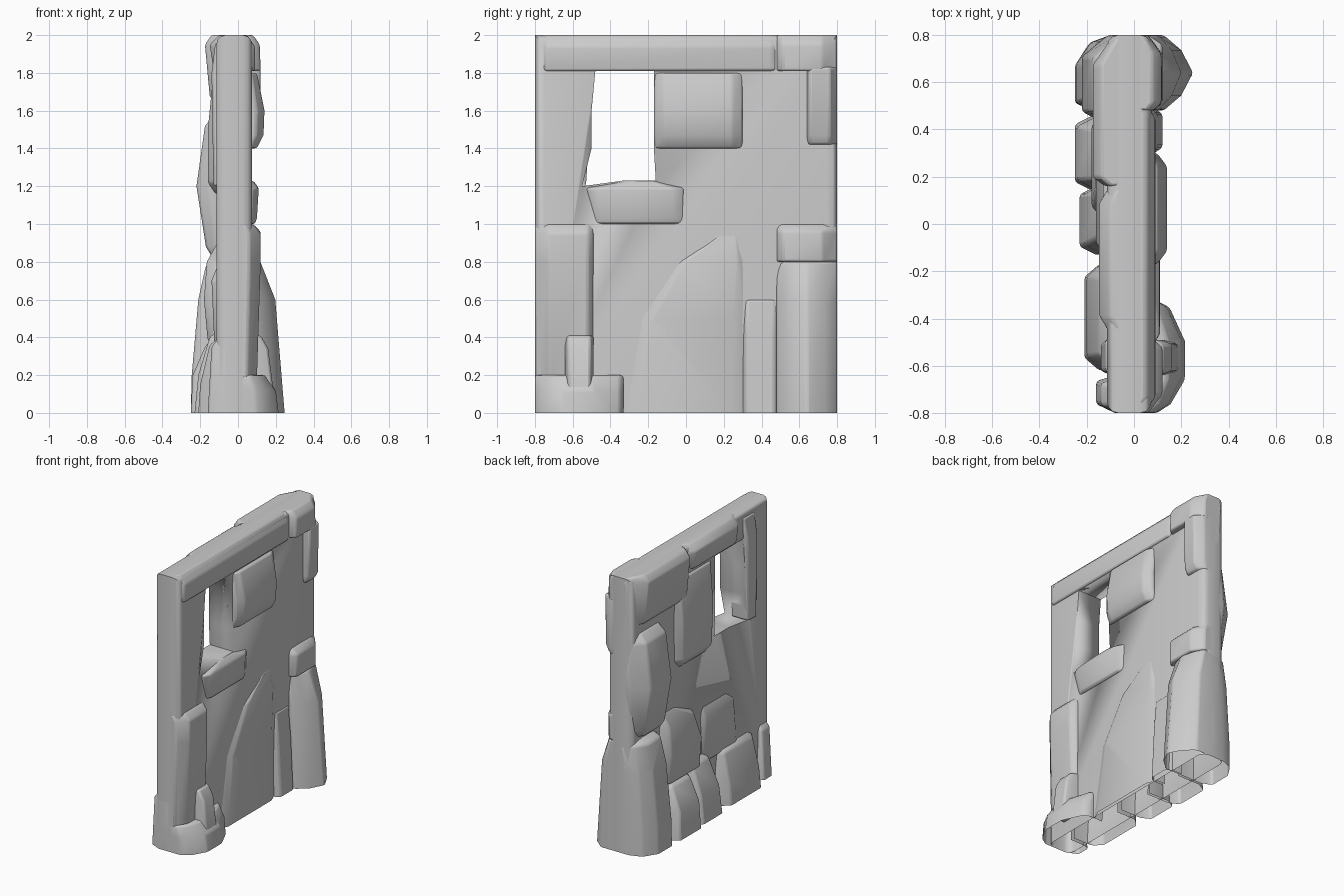
import bpy, bmesh

if "Cube" in bpy.data.objects:
    bpy.data.objects.remove(bpy.data.objects["Cube"])


def finish(name, bm, bevel=0.0):
    bmesh.ops.recalc_face_normals(bm, faces=bm.faces)
    me = bpy.data.meshes.new(name)
    bm.to_mesh(me)
    bm.free()
    ob = bpy.data.objects.new(name, me)
    bpy.context.collection.objects.link(ob)
    bpy.context.view_layer.objects.active = ob
    for o in bpy.context.selected_objects:
        o.select_set(False)
    ob.select_set(True)
    if bevel:
        m = ob.modifiers.new("soft", 'BEVEL')
        m.width, m.segments, m.limit_method = bevel, 2, 'ANGLE'
        m.angle_limit = 0.5
    bpy.ops.object.shade_smooth_by_angle(angle=0.8)
    return ob


def stone(name, rows, shape=((0, .7), (.12, 1), (.88, 1), (1, .7)), bevel=0.012):
    """Loft: rows are (z, y0, y1, x) and shape is (fraction along y, fraction of depth)."""
    bm = bmesh.new()
    rings = []
    for z, y0, y1, x in rows:
        pts = [(0, y0)] + [(x * d, y0 + (y1 - y0) * t) for t, d in shape] + [(0, y1)]
        rings.append([bm.verts.new((px, py, z)) for px, py in pts])
    n = len(rings[0])
    for a, b in zip(rings, rings[1:]):
        for i in range(n - 1):
            bm.faces.new((a[i], a[i + 1], b[i + 1], b[i]))
    bm.faces.new(rings[-1])
    if rows[0][0] > 0:
        bm.faces.new(rings[0][::-1])
    return finish(name, bm, bevel)


# Wall slab with rounded top and ends
bm = bmesh.new()
bmesh.ops.create_cube(bm, size=1)
for v in bm.verts:
    v.co = (-.02 + v.co.x * .19, v.co.y * 1.6, 1 + v.co.z * 2)
edges = [e for e in bm.edges
         if abs(e.verts[0].co.z - e.verts[1].co.z) > 1
         or (abs(e.verts[0].co.y - e.verts[1].co.y) > 1 and e.verts[0].co.z > 1)]
bmesh.ops.bevel(bm, geom=edges, offset=.05, segments=3, profile=.5, affect='EDGES')
wall = finish("wall_slab", bm)

# Crooked window opening
bm = bmesh.new()
win = [(-.48, 1.81), (-.17, 1.81), (-.17, 1.4), (-.16, 1.23), (-.33, 1.23),
       (-.55, 1.2), (-.5, 1.4), (-.5, 1.6)]
f = bm.faces.new([bm.verts.new((-.5, y, z)) for y, z in win])
ext = bmesh.ops.extrude_face_region(bm, geom=[f])
bmesh.ops.translate(bm, vec=(1, 0, 0),
                    verts=[g for g in ext["geom"] if isinstance(g, bmesh.types.BMVert)])
cutter = finish("window_cutter", bm)
cutter.hide_render = True
bpy.context.view_layer.objects.active = wall
m = wall.modifiers.new("window", 'BOOLEAN')
m.operation, m.object, m.solver = 'DIFFERENCE', cutter, 'EXACT'
bpy.ops.object.modifier_apply(modifier="window")
bpy.data.objects.remove(cutter)

# Open underside
bm = bmesh.new()
bm.from_mesh(wall.data)
bmesh.ops.delete(bm, geom=[f for f in bm.faces if all(v.co.z < .001 for v in f.verts)],
                 context='FACES')
bm.to_mesh(wall.data)
bm.free()

LOW = ((0, .5), (.2, .8), (.5, 1), (.8, .8), (1, .5))
RIGHT_END = ((0, .7), (.1, 1), (.75, 1), (1, .5))
LEFT_END = ((0, .5), (.25, 1), (.9, 1), (1, .7))

# Right side: corner buttress, corner foot and base panels
stone("right_buttress", [(0, .48, .8, .25), (.6, .48, .8, .2), (.8, .48, .8, .12)], LOW)
stone("right_foot", [(0, -.8, -.33, .215), (.12, -.8, -.33, .2), (.2, -.8, -.33, .14)],
      ((0, .45), (.08, .72), (.3, 1), (.65, 1), (.95, .7), (1, .5)))
stone("right_foot_stub", [(.1, -.64, -.49, .19), (.34, -.64, -.49, .16), (.41, -.64, -.49, .12)])
stone("right_base_panel", [(0, -.33, .32, .1), (.5, -.25, .32, .095), (.8, -.05, .32, .09),
                           (.95, .18, .28, .075)])
stone("right_base_step", [(0, .3, .49, .12), (.4, .3, .49, .1), (.6, .3, .49, .08)])
# Right side: end stones and window surround
stone("right_end_panel", [(.18, -.8, -.49, .1), (.8, -.8, -.49, .12), (.95, -.8, -.49, .12),
                          (1.0, -.8, -.49, .08)], LEFT_END)
stone("right_shoulder", [(.8, .48, .8, .12), (.96, .48, .8, .12), (1.0, .48, .8, .08)], RIGHT_END)
stone("right_sill", [(1.0, -.49, -.01, .09), (1.03, -.49, -.01, .1), (1.19, -.53, -.01, .11),
                     (1.23, -.32, -.16, .08)])
stone("right_window_block", [(1.4, -.17, .3, .1), (1.47, -.17, .3, .135), (1.6, -.17, .3, .14),
                             (1.8, -.17, .3, .1)])
stone("right_top_band", [(1.81, -.8, .48, .09), (1.94, -.8, .48, .09), (2, -.8, .48, .05)],
      ((0, .3), (.05, 1), (.97, 1), (1, .8)))
stone("right_corner_cap", [(1.81, .48, .8, .12), (1.95, .48, .8, .115), (2, .48, .8, .08)], RIGHT_END)
stone("right_corner_drop", [(1.42, .64, .8, .09), (1.47, .64, .8, .115), (1.83, .64, .8, .12)], RIGHT_END)

# Left side: corner buttress and row of base stones
stone("left_buttress", [(0, .48, .8, -.25), (.2, .48, .8, -.245), (.6, .49, .8, -.21),
                        (.78, .5, .8, -.17), (.82, .52, .78, -.1)],
      ((0, .7), (.1, 1), (.6, 1), (.9, .75), (1, .4)))
stone("left_base_stone_a", [(0, .14, .46, -.25), (.2, .15, .45, -.24), (.36, .16, .43, -.17),
                            (.4, .2, .4, -.11)])
stone("left_base_stone_b", [(0, -.13, .16, -.23), (.2, -.12, .16, -.21), (.4, -.08, .16, -.15),
                            (.44, -.05, .14, -.1)])
stone("left_base_stone_c", [(0, -.62, -.17, -.21), (.15, -.61, -.17, -.2), (.36, -.6, -.18, -.15),
                            (.4, -.58, -.2, -.1)])
stone("left_base_end", [(0, -.8, -.65, -.16), (.35, -.8, -.66, -.14), (.4, -.79, -.67, -.1)], LEFT_END)
# Left side: middle and upper stones
stone("left_middle_stone", [(.38, .02, .46, -.16), (.6, .02, .47, -.18), (.8, .1, .47, -.165),
                            (.9, .3, .46, -.11)])
stone("left_low_panel", [(.36, -.46, .02, -.125), (.7, -.4, .02, -.14), (.8, -.3, .02, -.1)])
stone("left_end_stone", [(.83, .46, .76, -.14), (.88, .45, .78, -.17), (1.2, .44, .8, -.22),
                         (1.52, .44, .79, -.175), (1.58, .46, .77, -.12)], RIGHT_END)
stone("left_window_block", [(1.16, -.08, .28, -.12), (1.22, -.12, .3, -.16), (1.5, -.14, .31, -.16),
                            (1.8, -.15, .31, -.13)])
stone("left_top_corner", [(1.64, .16, .8, -.13), (1.68, .16, .8, -.15), (1.95, .16, .8, -.175),
                          (2, .16, .8, -.14)],
      ((0, .7), (.06, 1), (.8, 1), (1, .5)))
stone("left_lintel", [(1.82, -.46, .16, -.13), (1.95, -.46, .16, -.15), (2, -.46, .16, -.1)])
stone("left_jamb", [(1.2, -.64, -.53, -.13), (1.8, -.64, -.49, -.14), (1.96, -.64, -.47, -.12)])
